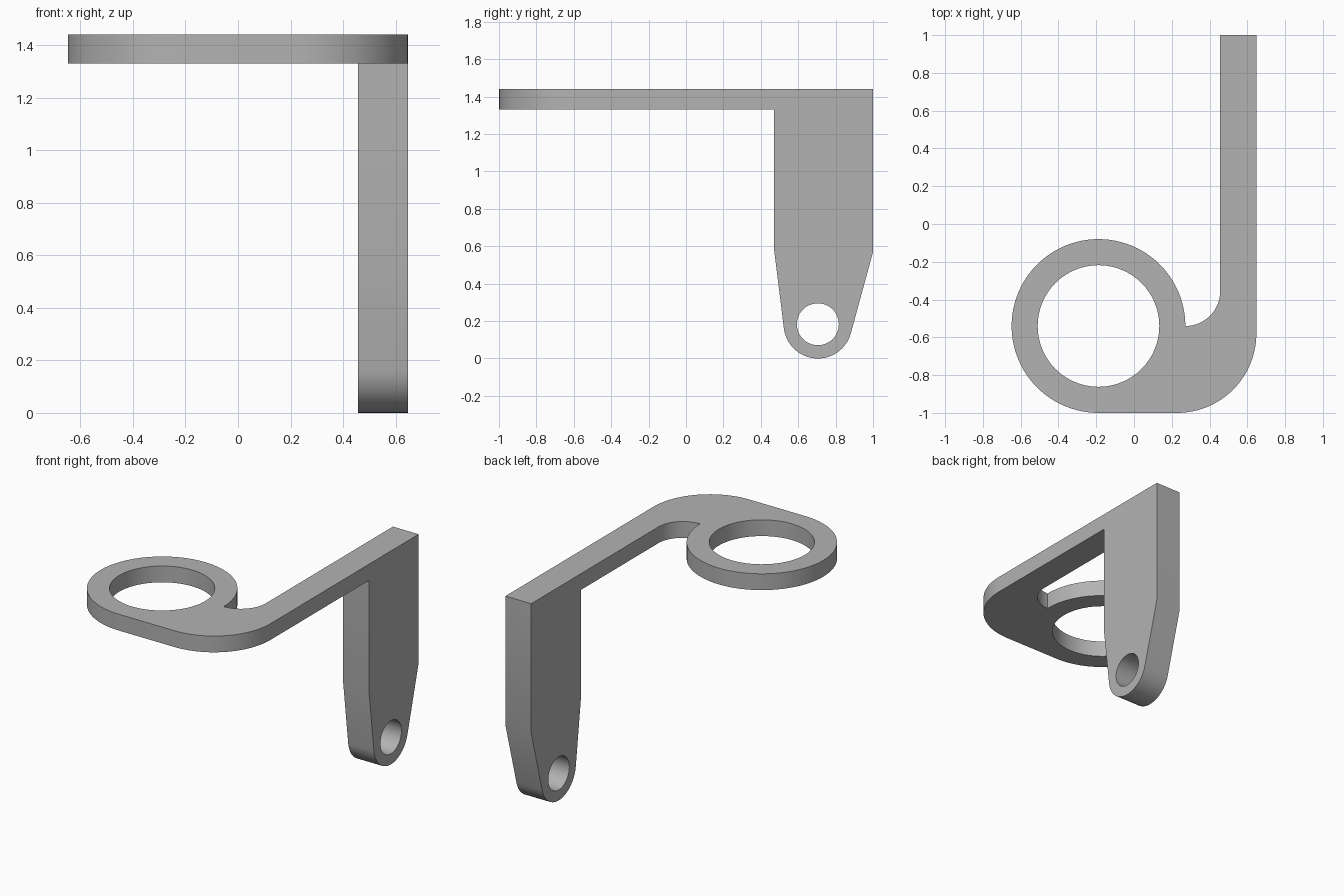
import bpy
import bmesh
from math import sin, cos, radians, pi
from mathutils import Matrix

cube = bpy.data.objects.get("Cube")
if cube:
    bpy.data.objects.remove(cube, do_unlink=True)

grey = bpy.data.materials.new("plain grey")
grey.use_nodes = True
colour = (0.45, 0.45, 0.45, 1)
grey.diffuse_color = colour
grey.node_tree.nodes["Principled BSDF"].inputs["Base Color"].default_value = colour


def arc(cx, cy, r, start, end, steps):
    """Points along a circular arc, angles in degrees."""
    angles = [radians(start + (end - start) * i / steps) for i in range(steps + 1)]
    return [(cx + r * cos(a), cy + r * sin(a)) for a in angles]


def plate(name, outline, hole, thickness, matrix):
    """Flat plate with a hole, extruded along its local z."""
    bm = bmesh.new()
    for loop in (outline, hole):
        verts = [bm.verts.new((x, y, 0)) for x, y in loop]
        for a, b in zip(verts, verts[1:] + verts[:1]):
            bm.edges.new((a, b))
    bmesh.ops.triangle_fill(bm, use_beauty=True, edges=bm.edges[:], normal=(0, 0, 1))
    ext = bmesh.ops.extrude_face_region(bm, geom=bm.faces[:], use_keep_orig=True)
    top = [g for g in ext["geom"] if isinstance(g, bmesh.types.BMVert)]
    bmesh.ops.translate(bm, verts=top, vec=(0, 0, thickness))
    bmesh.ops.transform(bm, matrix=matrix, verts=bm.verts[:])
    bmesh.ops.recalc_face_normals(bm, faces=bm.faces[:])
    mesh = bpy.data.meshes.new(name)
    bm.to_mesh(mesh)
    bm.free()
    mesh.materials.append(grey)
    obj = bpy.data.objects.new(name, mesh)
    bpy.context.collection.objects.link(obj)
    return obj


def circle(cx, cy, r, steps=64):
    return arc(cx, cy, r, 0, 360, steps)[:-1]


right, inner = 0.648, 0.456
top_z, plate_z = 1.44, 1.33

# Horizontal plate: ring, rounded corner and long arm
ring_x, ring_y, ring_r = -0.188, -0.54, 0.46
outline = (arc(ring_x, ring_y, ring_r, 0, 270, 72)
           + arc(right - 0.42, -0.58, 0.42, 270, 360, 24)
           + [(right, 1), (inner, 1)]
           + arc(inner - 0.184, -0.356, 0.184, 0, -90, 20)[:-1])
bracket = plate("ring_bracket", outline, circle(ring_x, ring_y, 0.322),
                top_z - plate_z, Matrix.Translation((0, 0, plate_z)))

# Hanging leg: tapered towards a rounded eyelet
eye_y, eye_z = 0.705, 0.183
outline = ([(1, top_z), (0.47, top_z), (0.47, 0.59)]
           + arc(eye_y, eye_z, eye_z, 187, 345, 32)
           + [(1, 0.57)])
# Local axes x, y, z become world y, z, x
stand_up = Matrix(((0, 0, 1, inner), (1, 0, 0, 0), (0, 1, 0, 0), (0, 0, 0, 1)))
leg = plate("hanging_leg", outline, circle(eye_y, eye_z, 0.112, 48),
            right - inner, stand_up)

# Fuse both plates into one solid
bpy.ops.object.select_all(action='DESELECT')
bracket.select_set(True)
bpy.context.view_layer.objects.active = bracket
union = bracket.modifiers.new("fuse", 'BOOLEAN')
union.operation = 'UNION'
union.solver = 'EXACT'
union.object = leg
bpy.ops.object.modifier_apply(modifier=union.name)
bpy.data.objects.remove(leg, do_unlink=True)
bpy.ops.object.shade_smooth_by_angle(angle=pi / 9)
